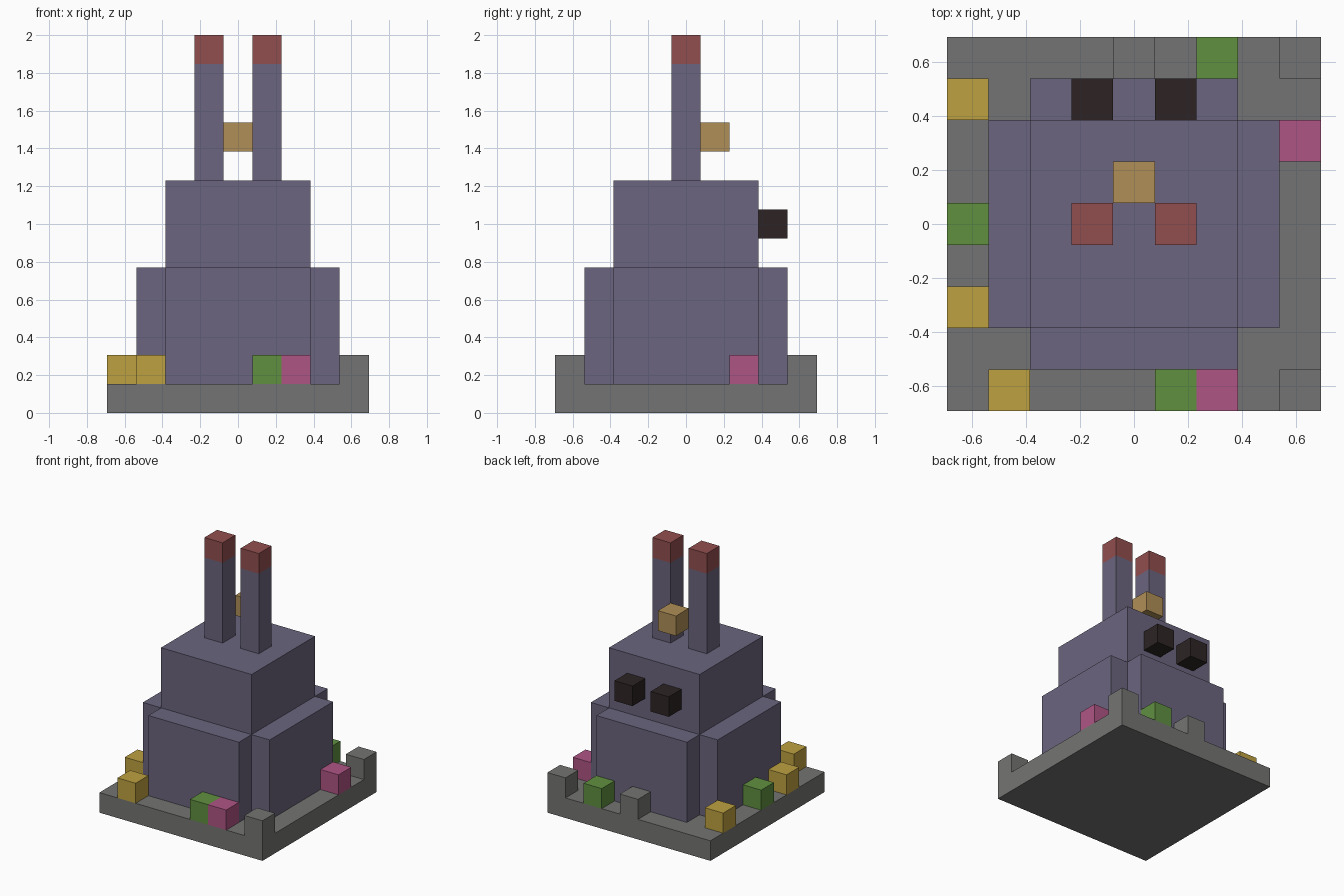
import bpy
import bmesh
from itertools import product
from mathutils import Vector

U = 2 / 13  # edge of one block

if "Cube" in bpy.data.objects:
    bpy.data.objects.remove(bpy.data.objects["Cube"], do_unlink=True)


def material(name, rgb):
    linear = [((c / 255 + 0.055) / 1.055) ** 2.4 for c in rgb]
    mat = bpy.data.materials.new(name)
    mat.use_nodes = True
    mat.diffuse_color = (*linear, 1)
    bsdf = mat.node_tree.nodes["Principled BSDF"]
    bsdf.inputs["Base Color"].default_value = (*linear, 1)
    bsdf.inputs["Roughness"].default_value = 0.9
    return mat


stone = material("stone grey", (116, 116, 115))
purple = material("dusty purple", (107, 101, 126))
red = material("brick red", (146, 78, 78))
tan = material("tan", (175, 143, 86))
yellow = material("mustard yellow", (190, 161, 64))
green = material("leaf green", (96, 144, 64))
pink = material("pink", (175, 85, 133))
dark = material("near black", (45, 36, 36))


def cells(xs, ys, zs):
    """Blocks in inclusive index ranges."""
    return set(product(*(range(a, b + 1) for a, b in (xs, ys, zs))))


def build(name, blocks, mat):
    """Join blocks into one closed shell with only its outer faces."""
    bm = bmesh.new()
    for cell in blocks:
        centre = Vector(cell) + Vector((0, 0, 0.5))
        for axis, sign in product(range(3), (-1, 1)):
            n, u = Vector(), Vector()
            n[axis], u[(axis + 1) % 3] = sign, 1
            if tuple(int(c) for c in Vector(cell) + n) in blocks:
                continue
            v = n.cross(u)
            mid = centre + n / 2
            corners = (-u - v, u - v, u + v, v - u)
            bm.faces.new([bm.verts.new((mid + c / 2) * U) for c in corners])
    bmesh.ops.remove_doubles(bm, verts=bm.verts, dist=U / 100)
    bmesh.ops.dissolve_limit(bm, angle_limit=0.01, verts=bm.verts, edges=bm.edges)
    bmesh.ops.recalc_face_normals(bm, faces=bm.faces)
    mesh = bpy.data.meshes.new(name)
    bm.to_mesh(mesh)
    bm.free()
    mesh.materials.append(mat)
    bpy.context.collection.objects.link(bpy.data.objects.new(name, mesh))


# Square base with raised stones on its rim
posts = {(4, -4, 1), (4, 4, 1), (0, 4, 1)}
build("base", cells((-4, 4), (-4, 4), (0, 0)) | posts, stone)

# Cross-shaped torso and square head
build("torso", cells((-3, 3), (-2, 2), (1, 4)) | cells((-2, 2), (-3, 3), (1, 4)), purple)
build("head", cells((-2, 2), (-2, 2), (5, 7)), purple)

# Paired ears, ear tips and eyes
for side, x in (("right", -1), ("left", 1)):
    build(side + "_ear", cells((x, x), (0, 0), (8, 11)), purple)
    build(side + "_ear_tip", {(x, 0, 12)}, red)
    build(side + "_eye", {(x, 3, 6)}, dark)

# Block floating behind the ears
build("floating_block", {(0, 1, 9)}, tan)

# Coloured blocks around the rim
flowers = (
    ("yellow_flower", yellow, ((-4, 3), (-4, -2), (-3, -4))),
    ("green_bush", green, ((-4, 0), (1, -4), (2, 4))),
    ("pink_flower", pink, ((4, 2), (2, -4))),
)
for name, mat, spots in flowers:
    for i, (x, y) in enumerate(spots, 1):
        build(f"{name}_{i}", {(x, y, 1)}, mat)
